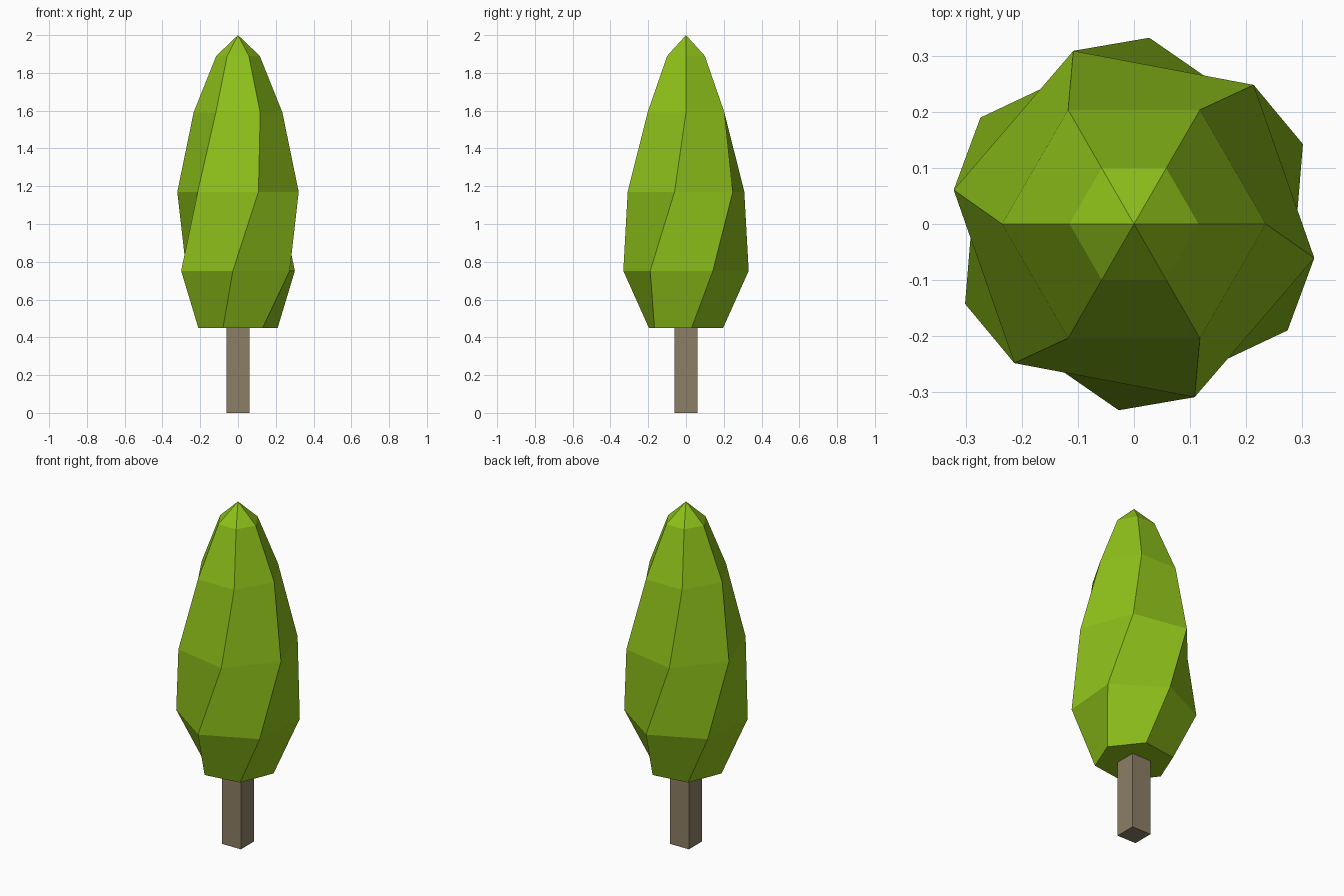
import bpy, bmesh
from math import sin, cos, radians

if "Cube" in bpy.data.objects:
    bpy.data.objects.remove(bpy.data.objects["Cube"])


def material(name, color):
    mat = bpy.data.materials.new(name)
    mat.diffuse_color = (*color, 1)
    mat.use_nodes = True
    mat.node_tree.nodes["Principled BSDF"].inputs["Base Color"].default_value = mat.diffuse_color
    return mat


def add_object(name, bm, mat):
    mesh = bpy.data.meshes.new(name)
    bm.to_mesh(mesh)
    bm.free()
    mesh.materials.append(mat)
    obj = bpy.data.objects.new(name, mesh)
    bpy.context.collection.objects.link(obj)
    return obj


# Foliage: twisted stack of six-sided rings (height, radius, twist), bottom to top
RINGS = [(0.45, 0.212, -52), (0.752, 0.333, -34.7), (1.17, 0.327, -10.7),
         (1.59, 0.235, 0), (1.89, 0.115, 0)]
SIDES = 6

bm = bmesh.new()
rings = []
for z, r, twist in RINGS:
    angles = [radians(twist + 360 * i / SIDES) for i in range(SIDES)]
    rings.append([bm.verts.new((r * cos(a), r * sin(a), z)) for a in angles])
tip = bm.verts.new((0, 0, 2))

bm.faces.new(rings[0][::-1])
for i in range(SIDES):
    j = (i + 1) % SIDES
    for low, high in zip(rings, rings[1:]):
        bm.faces.new((low[i], low[j], high[j], high[i]))
    bm.faces.new((rings[-1][i], rings[-1][j], tip))
add_object("foliage", bm, material("leaf_green", (0.27, 0.53, 0.01)))

# Trunk: square post
bm = bmesh.new()
bmesh.ops.create_cube(bm, size=1)
bmesh.ops.scale(bm, vec=(0.124, 0.124, 0.45), verts=bm.verts)
bmesh.ops.translate(bm, vec=(0, 0, 0.225), verts=bm.verts)
add_object("trunk", bm, material("bark_brown", (0.26, 0.21, 0.13)))
